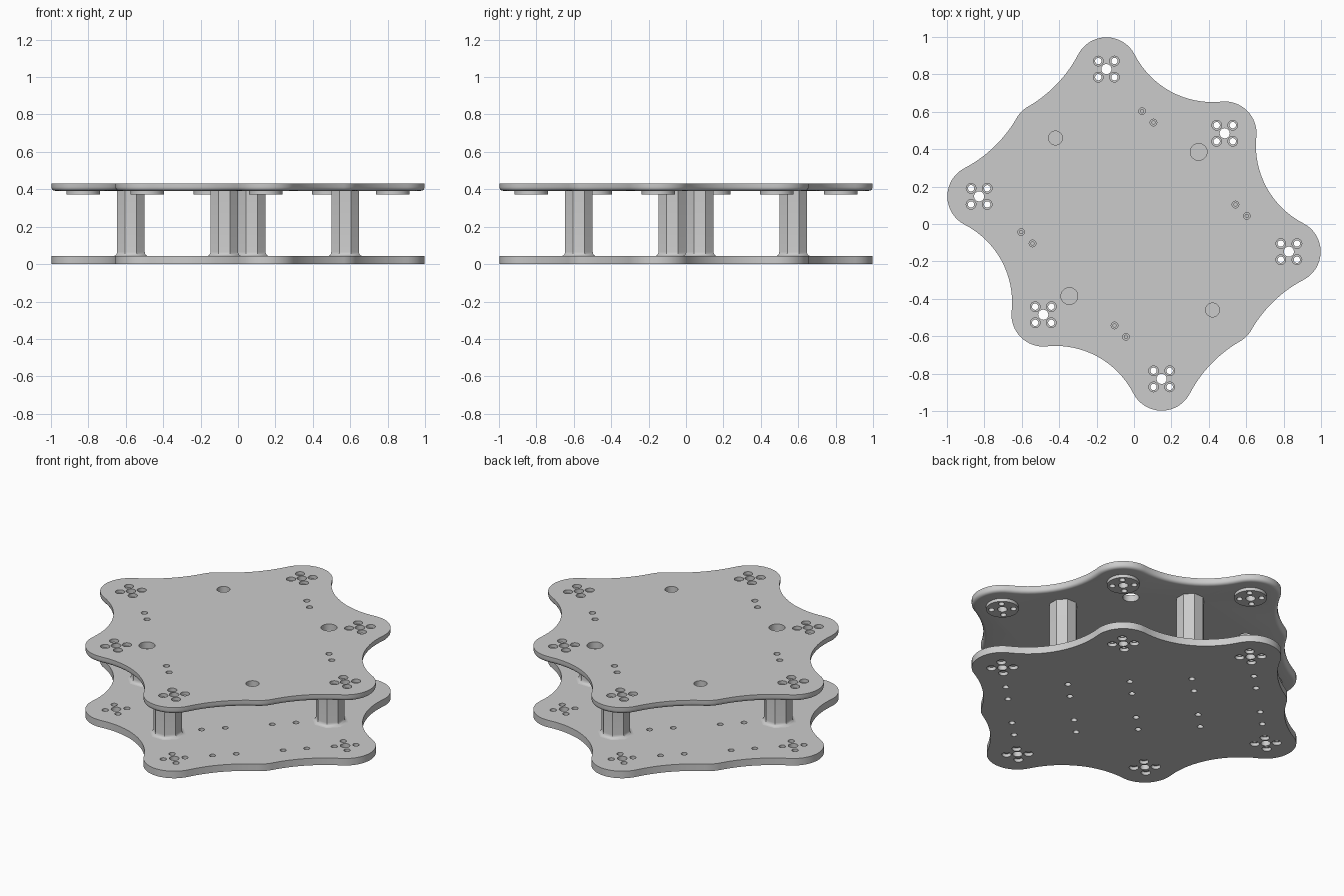
import bpy, bmesh, math
from mathutils import Vector

if "Cube" in bpy.data.objects:
    bpy.data.objects.remove(bpy.data.objects["Cube"])

# Material
grey = bpy.data.materials.new("plain_grey")
grey.use_nodes = True
grey.diffuse_color = (0.6, 0.6, 0.6, 1)
grey.node_tree.nodes["Principled BSDF"].inputs["Base Color"].default_value = (0.6, 0.6, 0.6, 1)

# Heights and layout, in a frame turned 45 degrees to the model
BASE, DECK, TOP, PAD = 0.043, 0.392, 0.432, 0.373
LOBE = 0.17
TURN = math.pi / 4
motors = [(0.686, 0), (0.481, 0.69), (-0.481, 0.69),
          (-0.686, 0), (-0.481, -0.69), (0.481, -0.69)]
pillars = [(u, v) for u in (-0.457, 0.457) for v in (-0.353, 0.353)]


def outline(inset=0.0, steps=16):
    """Rounded lobes joined by tangent hollows."""
    hubs = [Vector(p) for p in motors]
    hubs.insert(2, Vector((0, 0.68)))
    hubs.insert(6, Vector((0, -0.68)))
    n = len(hubs)
    hollows = []
    for i, a in enumerate(hubs):
        b = hubs[(i + 1) % n]
        d = b - a
        radius = 0.69 if abs(d.y) < 0.1 else 0.467
        rise = math.sqrt((radius + LOBE) ** 2 - d.length_squared / 4)
        hollows.append(((a + b) / 2 + Vector((d.y, -d.x)).normalized() * rise, radius))

    def arc(centre, r, start, end, ccw):
        a0 = math.atan2(*(start - centre).yx)
        sweep = (math.atan2(*(end - centre).yx) - a0) % math.tau
        if not ccw:
            sweep -= math.tau
        return [centre + r * Vector((math.cos(a0 + sweep * k / steps),
                                     math.sin(a0 + sweep * k / steps))) for k in range(steps)]

    points = []
    for i, hub in enumerate(hubs):
        centre, radius = hollows[i]
        points += arc(hub, LOBE - inset, hollows[i - 1][0], centre, True)
        points += arc(centre, radius + inset, hub, hubs[(i + 1) % n], False)
    return points


def loft(bm, layers):
    """Closed solid through stacked rings given as (points, z)."""
    rings = [[bm.verts.new((p[0], p[1], z)) for p in pts] for pts, z in layers]
    bm.faces.new(rings[0][::-1])
    bm.faces.new(rings[-1])
    for low, high in zip(rings, rings[1:]):
        for i in range(len(low)):
            bm.faces.new((low[i - 1], low[i], high[i], high[i - 1]))


def turned(bm, u, v, profile, sides=24, phase=0.0):
    """Upright turned solid with a profile of (radius, z)."""
    loft(bm, [([(u + r * math.cos(phase + math.tau * k / sides),
                 v + r * math.sin(phase + math.tau * k / sides)) for k in range(sides)], z)
              for r, z in profile])


def finish(bm, name, cutter=None):
    bmesh.ops.recalc_face_normals(bm, faces=bm.faces)
    mesh = bpy.data.meshes.new(name)
    bm.to_mesh(mesh)
    bm.free()
    ob = bpy.data.objects.new(name, mesh)
    bpy.context.collection.objects.link(ob)
    ob.rotation_euler.z = TURN
    mesh.materials.append(grey)
    bpy.ops.object.select_all(action="DESELECT")
    ob.select_set(True)
    bpy.context.view_layer.objects.active = ob
    if cutter:
        cut = ob.modifiers.new("holes", "BOOLEAN")
        cut.operation, cut.solver, cut.object = "DIFFERENCE", "EXACT", cutter
        bpy.ops.object.modifier_apply(modifier=cut.name)
        bpy.ops.object.shade_smooth_by_angle(angle=math.radians(30))
    else:
        ob.hide_render = True
    return ob


def bolt_circle(u, v, r=0.061):
    return [(u + r, v), (u - r, v), (u, v + r), (u, v - r)]


# Drills for the top deck: motor mounts, pillar screws and cable openings
bm = bmesh.new()
for u, v in motors:
    turned(bm, u, v, [(0.027, PAD - 0.05), (0.027, TOP + 0.05)])
    for bu, bv in bolt_circle(u, v):
        turned(bm, bu, bv, [(0.017, PAD - 0.05), (0.017, TOP - 0.02),
                            (0.026, TOP - 0.02), (0.026, TOP + 0.05)])
for u, v in pillars:
    for s in (-0.043, 0.043):
        turned(bm, u, v + s, [(0.009, 0.3), (0.009, TOP - 0.02),
                              (0.018, TOP - 0.02), (0.018, TOP + 0.05)])
for s in (-1, 1):
    turned(bm, s * 0.517, s * 0.028, [(0.045, DECK - 0.05), (0.045, TOP + 0.05)], 32)
    turned(bm, s * 0.028, s * 0.622, [(0.037, DECK - 0.05), (0.037, TOP + 0.05)], 32)
deck_drill = finish(bm, "deck_drill")

# Drills for the base: motor access and a grid of mounting holes
bm = bmesh.new()
for u, v in motors:
    turned(bm, u, v, [(0.027, -0.05), (0.027, 0.1)])
    for bu, bv in bolt_circle(u, v):
        turned(bm, bu, bv, [(0.026, -0.05), (0.026, 0.02), (0.018, 0.02), (0.018, 0.1)])
for u in (-0.265, -0.132, 0.132, 0.265):
    for v in (-0.69, -0.345, 0, 0.345, 0.69):
        turned(bm, u, v, [(0.017, -0.05), (0.017, 0.1)])
base_drill = finish(bm, "base_drill")

# Base plate
bm = bmesh.new()
loft(bm, [(outline(), 0), (outline(), BASE)])
finish(bm, "base_plate", base_drill)

# Top deck with a rounded lower edge
bm = bmesh.new()
R = 0.02
layers = [(outline(R * (1 - math.sin(a))), DECK + R * (1 - math.cos(a)))
          for a in (math.pi / 2 * k / 4 for k in range(5))]
loft(bm, layers + [(outline(), TOP)])
finish(bm, "top_deck", deck_drill)

# Motor pads under the deck
bm = bmesh.new()
for u, v in motors:
    turned(bm, u, v, [(0.09, PAD), (0.09, DECK)], 40)
finish(bm, "motor_pads", deck_drill)

# Eight-sided pillars flaring into the base
bm = bmesh.new()
foot = [(0.08 + 0.022 * (1 - math.sin(a)), BASE + 0.022 * (1 - math.cos(a)))
        for a in (math.pi / 2 * k / 4 for k in range(5))]
for u, v in pillars:
    turned(bm, u, v, foot + [(0.08, DECK)], 8, math.pi / 8)
finish(bm, "pillars", deck_drill)

for drill in (deck_drill, base_drill):
    bpy.data.objects.remove(drill)
